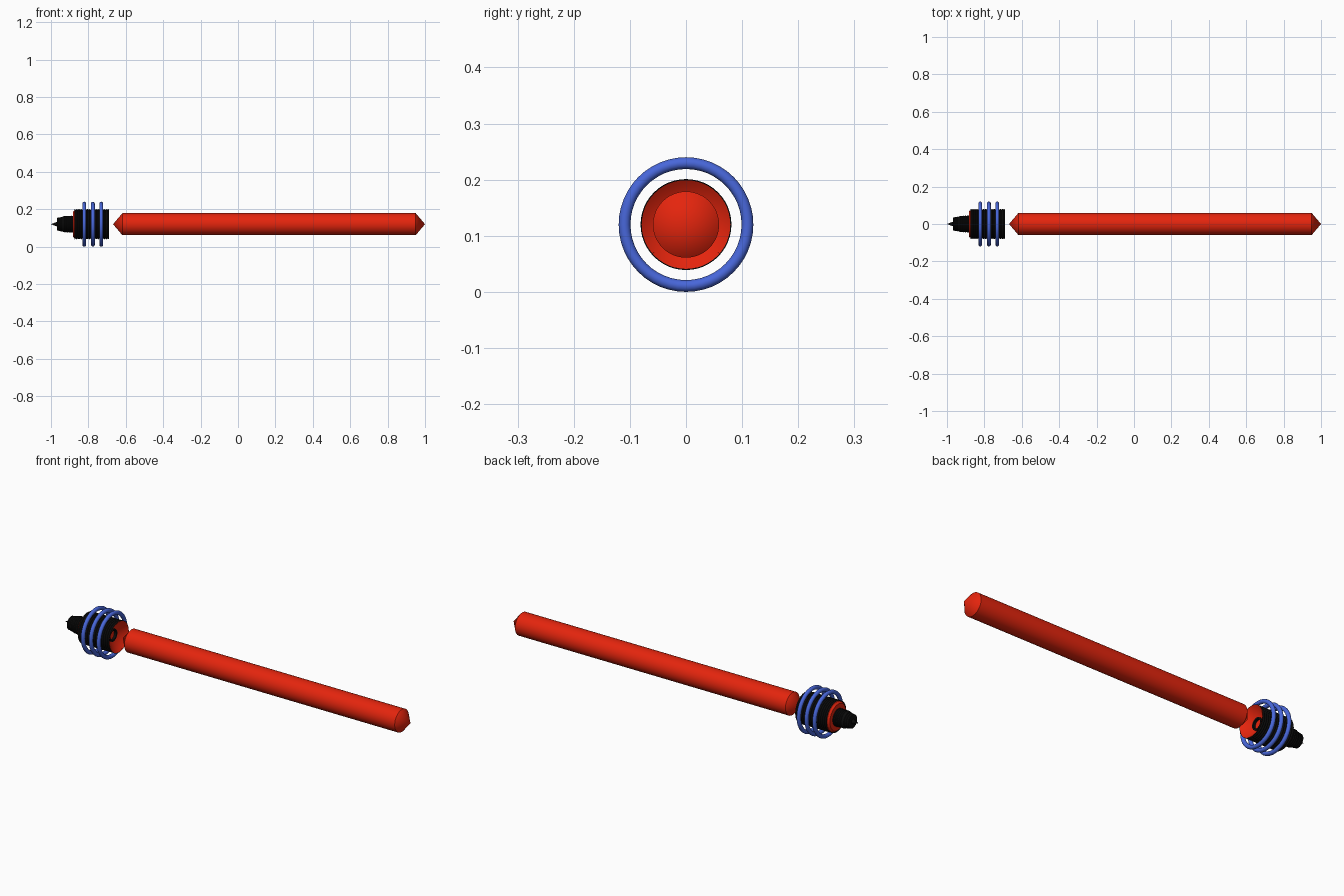
import bpy, bmesh, math

if "Cube" in bpy.data.objects:
    bpy.data.objects.remove(bpy.data.objects["Cube"])

AXIS_Z = 0.12


def material(name, rgb):
    m = bpy.data.materials.new(name)
    m.diffuse_color = (*rgb, 1)
    m.use_nodes = True
    m.node_tree.nodes["Principled BSDF"].inputs["Base Color"].default_value = m.diffuse_color
    return m


RED = material("red", (0.78, 0.018, 0.004))
BLACK = material("black", (0.004, 0.004, 0.004))
BLUE = material("blue", (0.065, 0.135, 0.70))


def lathe(name, profile, mat, sides=48, closed=False):
    """Revolve (x, radius) points around the long axis."""
    bm = bmesh.new()
    rings = []
    for x, r in profile:
        if r < 1e-6:
            rings.append([bm.verts.new((x, 0, AXIS_Z))] * sides)
        else:
            rings.append([bm.verts.new((x, r * math.cos(a), AXIS_Z + r * math.sin(a)))
                          for a in (2 * math.pi * i / sides for i in range(sides))])
    pairs = list(zip(rings, rings[1:]))
    if closed:
        pairs.append((rings[-1], rings[0]))
    for p, q in pairs:
        for i in range(sides):
            j = (i + 1) % sides
            vs = list(dict.fromkeys((p[i], p[j], q[j], q[i])))
            if len(vs) > 2:
                bm.faces.new(vs)
    bmesh.ops.recalc_face_normals(bm, faces=bm.faces[:])
    me = bpy.data.meshes.new(name)
    bm.to_mesh(me)
    bm.free()
    me.materials.append(mat)
    ob = bpy.data.objects.new(name, me)
    bpy.context.collection.objects.link(ob)
    bpy.ops.object.select_all(action='DESELECT')
    ob.select_set(True)
    bpy.context.view_layer.objects.active = ob
    bpy.ops.object.shade_smooth_by_angle(angle=math.radians(35))
    return ob


def ribs(x0, x1, r0, r1, depth, count):
    """Zigzag profile running from (x0, r0) to (x1, r1)."""
    pts = []
    for i in range(2 * count + 1):
        t = i / (2 * count)
        pts.append((x0 + (x1 - x0) * t, r0 + (r1 - r0) * t - (depth if i % 2 else 0)))
    return pts


# long rod with a point at each end
lathe("rod", [(-0.668, 0), (-0.618, 0.059), (0.95, 0.059), (1.0, 0)], RED)

# red handle core with a funnel-shaped recess facing the rod
lathe("handle_core", [(-0.882, 0), (-0.882, 0.068), (-0.872, 0.076), (-0.692, 0.0765),
                      (-0.69, 0.079), (-0.755, 0)], RED)

# black ribbed grip sleeve
lathe("grip_sleeve", ribs(-0.873, -0.69, 0.081, 0.081, 0.004, 16), BLACK)

# small black collar inside the funnel
lathe("funnel_collar", [(-0.735, 0.024), (-0.722, 0.024), (-0.722, 0.032), (-0.735, 0.032)],
      BLACK, 32, closed=True)

# black tapering ribbed nozzle with a small spike
lathe("nozzle", [(-0.968, 0)] + ribs(-0.968, -0.935, 0.035, 0.041, 0.002, 3)
      + ribs(-0.93, -0.88, 0.044, 0.046, 0.002, 5) + [(-0.88, 0)], BLACK)
lathe("spike", [(-1.0, 0), (-0.966, 0.013)], BLACK, 16)

# three floating blue hoops
for n, cx in enumerate((-0.822, -0.776, -0.731)):
    circle = [(cx + 0.0105 * math.cos(a), 0.1095 + 0.0105 * math.sin(a))
              for a in (2 * math.pi * i / 12 for i in range(12))]
    lathe(f"hoop_{n + 1}", circle, BLUE, closed=True)
